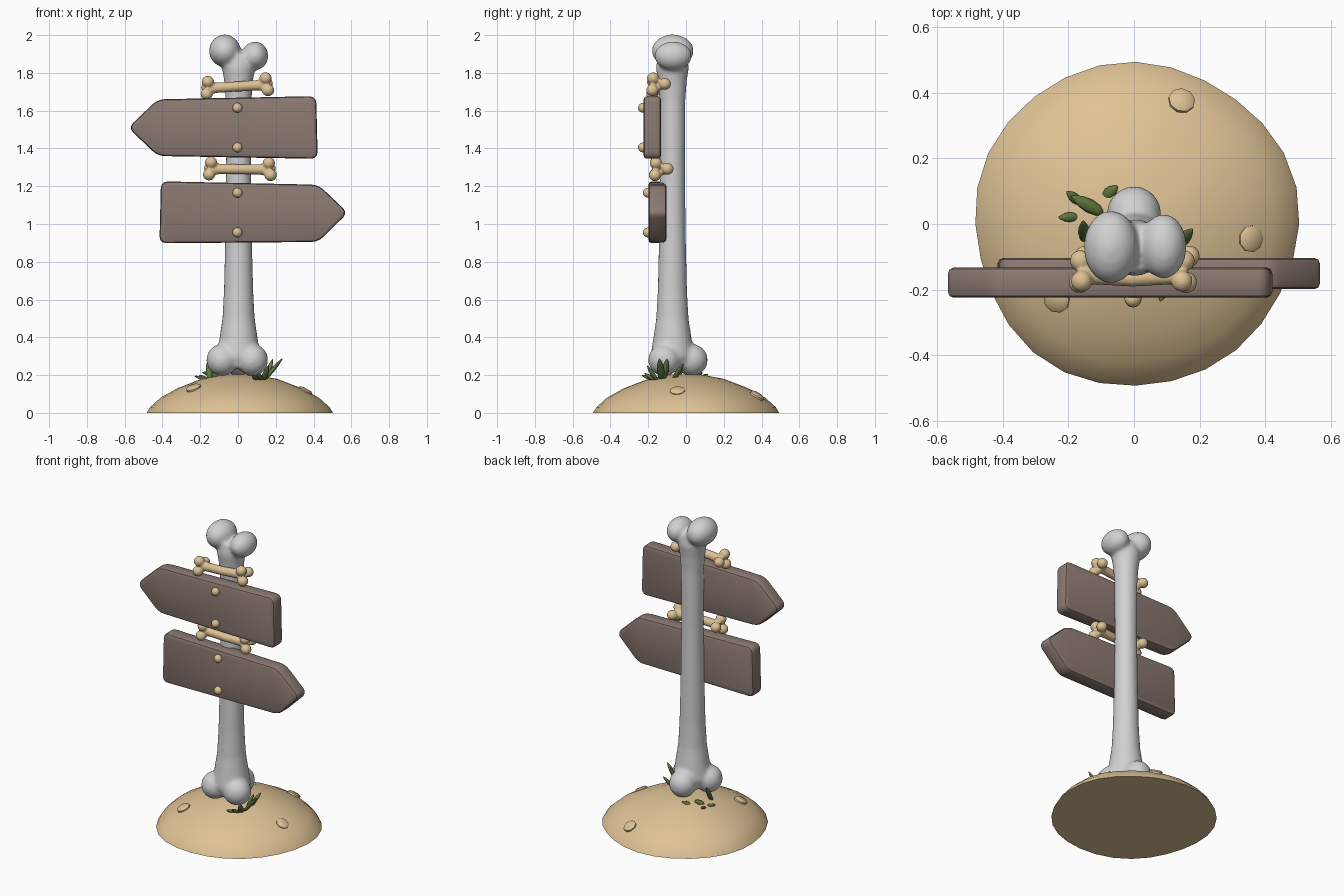
import bpy, bmesh, math, random
from mathutils import Vector, Matrix

if "Cube" in bpy.data.objects:
    bpy.data.objects.remove(bpy.data.objects["Cube"])

random.seed(4)


def material(name, rgb):
    m = bpy.data.materials.new(name)
    m.diffuse_color = (*rgb, 1)
    m.use_nodes = True
    m.node_tree.nodes["Principled BSDF"].inputs["Base Color"].default_value = m.diffuse_color
    return m


BONE = material("pale grey bone", (0.64, 0.64, 0.64))
SAND = material("sand", (0.73, 0.54, 0.30))
WOOD = material("brown wood", (0.26, 0.192, 0.168))
LEAF = material("dark green", (0.12, 0.18, 0.05))


def finish(bm, name, mat, smooth=True):
    bmesh.ops.recalc_face_normals(bm, faces=bm.faces[:])
    for f in bm.faces:
        f.smooth = smooth
    me = bpy.data.meshes.new(name)
    bm.to_mesh(me)
    bm.free()
    me.materials.append(mat)
    ob = bpy.data.objects.new(name, me)
    bpy.context.collection.objects.link(ob)
    return ob


def sharpen(ob, deg):
    bpy.ops.object.select_all(action='DESELECT')
    ob.select_set(True)
    bpy.context.view_layer.objects.active = ob
    bpy.ops.object.shade_smooth_by_angle(angle=math.radians(deg))


def tube(bm, rings, n=24):
    """Closed tube through (centre, radius, u axis, v axis) rings."""
    loops = []
    for c, r, u, v in rings:
        loops.append([bm.verts.new(Vector(c) + r * (math.cos(a) * u + math.sin(a) * v))
                      for a in (2 * math.pi * i / n for i in range(n))])
    for a, b in zip(loops, loops[1:]):
        for i in range(n):
            bm.faces.new((a[i], a[(i + 1) % n], b[(i + 1) % n], b[i]))
    bm.faces.new(loops[0][::-1])
    bm.faces.new(loops[-1])


def ball(bm, c, r):
    bmesh.ops.create_icosphere(bm, subdivisions=3, radius=1,
                               matrix=Matrix.Translation(c) @ Matrix.Diagonal((*r, 1)))


def fuse(ob, voxel, rounds):
    """Melt the overlapping lumps of a bone into one smooth skin."""
    r = ob.modifiers.new("fuse", 'REMESH')
    r.mode = 'VOXEL'
    r.voxel_size = voxel
    r.use_smooth_shade = True
    s = ob.modifiers.new("soften", 'SMOOTH')
    s.factor = 0.5
    s.iterations = rounds


X, Y, Z = Vector((1, 0, 0)), Vector((0, 1, 0)), Vector((0, 0, 1))

# sand mound, slightly uneven
PROFILE = [(0.493, 0), (0.475, 0.03), (0.42, 0.08), (0.33, 0.13), (0.2, 0.18), (0.08, 0.203)]


def mound_z(r):
    for (r0, z0), (r1, z1) in zip(PROFILE, PROFILE[1:]):
        if r1 <= r <= r0:
            return z0 + (z1 - z0) * (r0 - r) / (r0 - r1)
    return 0.205


bm = bmesh.new()
tube(bm, [((0.005, 0, z), r, X, Y) for r, z in PROFILE], 28)
for v in bm.verts:
    a = math.atan2(v.co.y, v.co.x)
    k = 1 + 0.012 * math.sin(3 * a + 1) + 0.008 * math.sin(5 * a)
    v.co.x *= k
    v.co.y *= k
sharpen(finish(bm, "sand_mound", SAND), 50)

# flat pebbles set in the mound
for i, (x, y) in enumerate([(0.145, 0.375), (0.355, -0.045), (-0.235, -0.23)]):
    r = math.hypot(x, y)
    slope = (mound_z(r - 0.03) - mound_z(r + 0.03)) / 0.06
    n = Vector((x / r * slope, y / r * slope, 1)).normalized()
    u = n.orthogonal().normalized()
    v = n.cross(u)
    c = Vector((x, y, mound_z(r)))
    bm = bmesh.new()
    tube(bm, [(c - 0.02 * n, 0.04, u, v), (c + 0.006 * n, 0.041, u, v),
              (c + 0.014 * n, 0.03, u, v)], 9)
    sharpen(finish(bm, f"pebble_{i + 1}", SAND), 40)

# big bone post
bm = bmesh.new()
tube(bm, [((0.003, -0.072, z), r, X, Y) for z, r in
          [(0.235, 0.09), (0.3, 0.116), (0.38, 0.104), (0.5, 0.086), (0.65, 0.078), (0.9, 0.072),
           (1.3, 0.067), (1.65, 0.069), (1.75, 0.076), (1.83, 0.088), (1.9, 0.075)]])
for c, r in [((-0.07, -0.07, 1.917), (0.084, 0.112, 0.087)),
             ((0.09, -0.068, 1.89), (0.071, 0.1, 0.077)),
             ((-0.084, -0.115, 0.28), (0.084, 0.086, 0.086)),
             ((0.076, -0.115, 0.28), (0.084, 0.086, 0.086)),
             ((0, 0.03, 0.28), (0.084, 0.086, 0.086))]:
    ball(bm, c, r)
fuse(finish(bm, "bone_post", BONE), 0.011, 9)


# small bones tied across the post
def small_bone(name, centre, tilt):
    bm = bmesh.new()
    tube(bm, [((x, -0.012 + 0.6 * x * x, 0), r, Y, Z) for x, r in
              [(-0.15, 0.036), (-0.11, 0.028), (0, 0.027), (0.11, 0.028), (0.15, 0.036)]], 16)
    for s in (-1, 1):
        for x, y, z in [(0.153, -0.022, 0.034), (0.158, 0.04, 0.004), (0.163, -0.026, -0.03)]:
            ball(bm, (s * x, y, z), (0.033, 0.033, 0.032))
    bm.transform(Matrix.Translation(centre) @ Matrix.Rotation(-tilt, 4, 'Y'))
    fuse(finish(bm, name, SAND), 0.0065, 4)


small_bone("upper_small_bone", (-0.005, -0.152, 1.728), 0.06)
small_bone("lower_small_bone", (0.01, -0.138, 1.29), -0.01)


# arrow boards: rounded outline, thickness, softened rim
def board(name, outline, y0, y1):
    bm = bmesh.new()
    f = bm.faces.new([bm.verts.new((x, y0, z)) for x, z in outline])
    ext = bmesh.ops.extrude_face_region(bm, geom=[f])["geom"]
    for v in ext:
        if isinstance(v, bmesh.types.BMVert):
            v.co.y = y1
    bmesh.ops.recalc_face_normals(bm, faces=bm.faces[:])
    bmesh.ops.bevel(bm, geom=[e for e in bm.edges if abs(e.verts[0].co.y - e.verts[1].co.y) > 0.01],
                    offset=0.035, segments=3, profile=0.5, affect='EDGES')
    rim = [e for e in bm.edges if abs(e.verts[0].co.y - e.verts[1].co.y) < 1e-4]
    bmesh.ops.bevel(bm, geom=rim, offset=0.016, segments=2, profile=0.5, affect='EDGES')
    sharpen(finish(bm, name, WOOD), 35)


board("upper_board", [(-0.582, 1.51), (-0.425, 1.36), (0.422, 1.345), (0.414, 1.677),
                      (-0.425, 1.66)], -0.224, -0.133)
board("lower_board", [(0.582, 1.06), (0.425, 1.208), (-0.408, 1.226), (-0.416, 0.898),
                      (0.425, 0.905)], -0.198, -0.104)

# round nail heads
for name, y, zs in [("upper", -0.228, (1.615, 1.405)), ("lower", -0.202, (1.165, 0.955))]:
    for i, z in enumerate(zs):
        bm = bmesh.new()
        bmesh.ops.create_uvsphere(bm, u_segments=16, v_segments=10, radius=0.026,
                                  matrix=Matrix.Translation((-0.003, y, z)))
        finish(bm, f"{name}_nail_{i + 1}", SAND)


# grass blades: pointed, flattened leaves from base to tip
def blade(name, base, tip, w):
    a, b = Vector(base), Vector(tip)
    d = (b - a).normalized()
    u = d.cross(Z).normalized()
    v = d.cross(u) * 0.6
    bm = bmesh.new()
    tube(bm, [(a.lerp(b, t), w * k, u, v) for t, k in
              [(0, 0.4), (0.2, 0.8), (0.45, 1), (0.7, 0.85), (0.9, 0.45), (1, 0.1)]], 8)
    finish(bm, name, LEAF)


for i, (base, tip, w) in enumerate([
        ((0.13, -0.13, 0.165), (0.235, -0.14, 0.288), 0.02),
        ((0.14, -0.12, 0.17), (0.185, -0.10, 0.285), 0.02),
        ((0.13, -0.07, 0.17), (0.178, -0.015, 0.26), 0.019),
        ((0.13, -0.15, 0.165), (0.16, -0.205, 0.25), 0.018),
        ((0.12, -0.16, 0.17), (0.11, -0.22, 0.21), 0.017),
        ((0.10, -0.17, 0.175), (0.08, -0.235, 0.2), 0.016)]):
    blade(f"right_grass_{i + 1}", base, tip, w)
for i, (base, tip, w) in enumerate([
        ((-0.09, 0.03, 0.19), (-0.19, 0.085, 0.215), 0.021),
        ((-0.165, 0.022, 0.175), (-0.23, 0.02, 0.195), 0.015),
        ((-0.15, -0.055, 0.17), (-0.155, 0.01, 0.285), 0.018),
        ((-0.10, 0.075, 0.18), (-0.05, 0.115, 0.205), 0.018),
        ((-0.16, 0.06, 0.175), (-0.205, 0.1, 0.2), 0.015)]):
    blade(f"left_grass_{i + 1}", base, tip, w)
